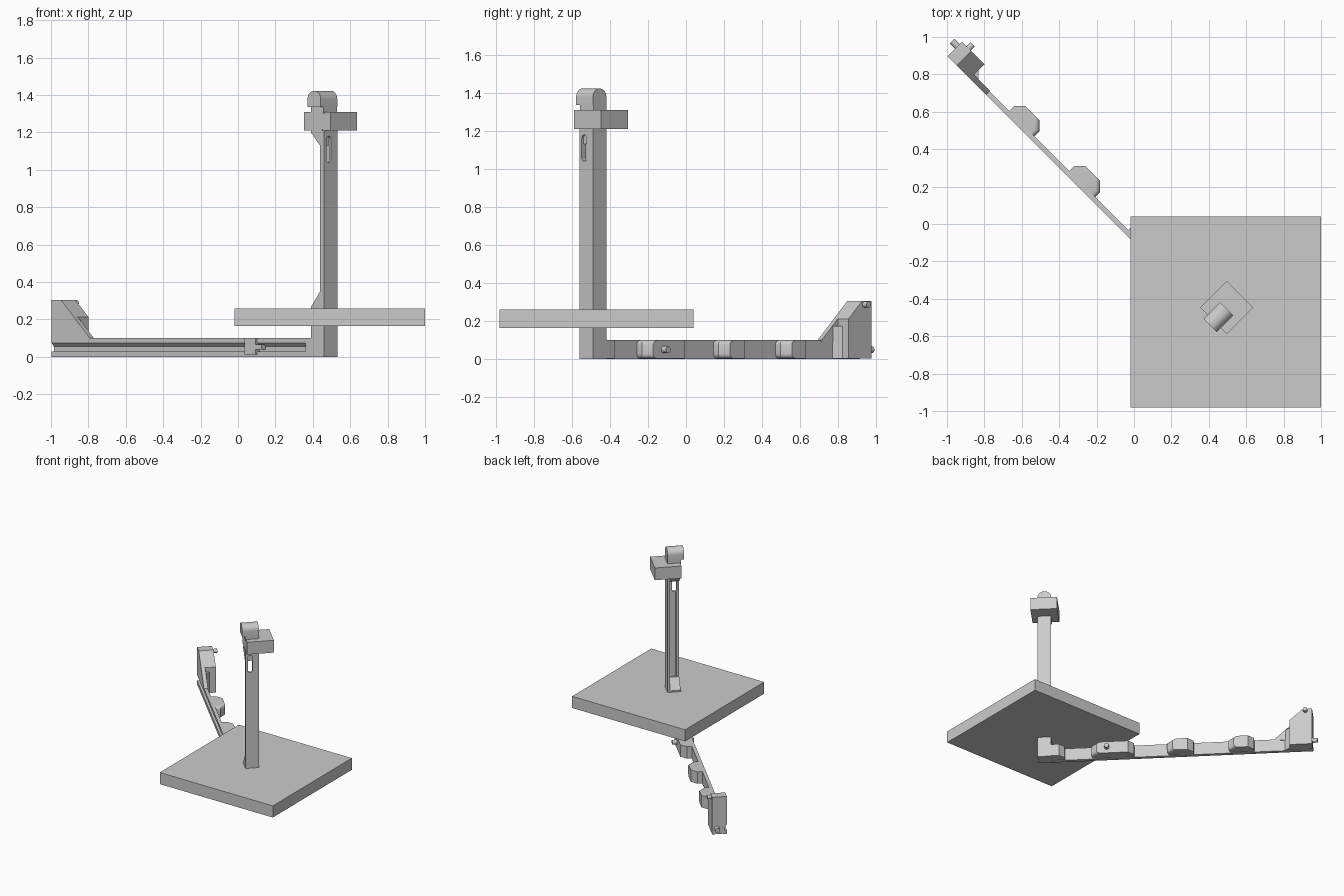
import bpy, bmesh, math
from mathutils import Vector

if "Cube" in bpy.data.objects:
    bpy.data.objects.remove(bpy.data.objects["Cube"])

S = math.sqrt(0.5)
grey = bpy.data.materials.new("plain_grey")
grey.diffuse_color = (0.6, 0.6, 0.6, 1)
grey.use_nodes = True
grey.node_tree.nodes["Principled BSDF"].inputs["Base Color"].default_value = grey.diffuse_color


def place(u, v, z):
    """u runs along the diagonal arm, v across it."""
    return Vector((0.46 - S * u + S * v, -0.56 + S * u + S * v, z))


ORDER = {"v": lambda a, b, t: (a, t, b),   # profile (u, z)
         "u": lambda a, b, t: (t, a, b),   # profile (v, z)
         "z": lambda a, b, t: (a, b, t)}   # profile (u, v)


def prism(name, axis, profile, lo, hi):
    bm = bmesh.new()
    rings = [[bm.verts.new(place(*ORDER[axis](a, b, t))) for a, b in profile]
             for t in (lo, hi)]
    bm.faces.new(rings[0])
    bm.faces.new(rings[1])
    n = len(profile)
    for i in range(n):
        j = (i + 1) % n
        bm.faces.new((rings[0][i], rings[0][j], rings[1][j], rings[1][i]))
    bmesh.ops.recalc_face_normals(bm, faces=bm.faces)
    me = bpy.data.meshes.new(name)
    bm.to_mesh(me)
    bm.free()
    me.materials.append(grey)
    ob = bpy.data.objects.new(name, me)
    bpy.context.collection.objects.link(ob)
    return ob


def box(name, u0, u1, v0, v1, z0, z1):
    return prism(name, "z", [(u0, v0), (u1, v0), (u1, v1), (u0, v1)], z0, z1)


def circle(a, b, r, n=20):
    return [(a + r * math.cos(2 * math.pi * i / n), b + r * math.sin(2 * math.pi * i / n))
            for i in range(n)]


def smooth(ob):
    bpy.ops.object.select_all(action="DESELECT")
    ob.select_set(True)
    bpy.context.view_layer.objects.active = ob
    bpy.ops.object.shade_smooth_by_angle(angle=math.radians(30))


def cut(ob, cutter):
    mod = ob.modifiers.new("cut", "BOOLEAN")
    mod.object = cutter
    mod.solver = "EXACT"
    cutter.hide_render = True
    cutter.hide_viewport = True


# Square plate
bm = bmesh.new()
bmesh.ops.create_cube(bm, size=1)
for v in bm.verts:
    v.co = Vector((0.49 + v.co.x * 1.02, -0.47 + v.co.y * 1.02, 0.2125 + v.co.z * 0.095))
me = bpy.data.meshes.new("square_plate")
bm.to_mesh(me)
bm.free()
me.materials.append(grey)
bpy.context.collection.objects.link(bpy.data.objects.new("square_plate", me))

# Upright post: open channel with one deep wall
post = prism("post", "z", [(0, 0), (0.03, 0), (0.03, 0.02), (0.015, 0.025), (0.015, 0.07),
                           (0.03, 0.075), (0.1, 0.08), (0.1, 0.1), (0, 0.1)], 0.26, 1.21)
slot = [(0.035 + 0.018 * math.cos(a), z + 0.018 * math.sin(a))
        for z, start in ((1.162, 0), (1.058, math.pi))
        for a in [start + math.pi * i / 10 for i in range(11)]]
cut(post, prism("slot_cutter", "u", slot, -0.05, 0.05))

# Post foot and the wedges at both ends of the channel
box("post_foot", 0, 0.1, 0, 0.1, 0, 0.27)
prism("lower_wedge", "v", [(0.01, 0.265), (0.1, 0.265), (0.03, 0.35), (0.01, 0.35)], 0, 0.095)
prism("upper_wedge", "v", [(0.014, 1.215), (0.1, 1.215), (0.1, 1.2), (0.03, 1.13),
                           (0.014, 1.13)], 0, 0.095)

# Head block and rounded cap
box("head_block", -0.045, 0.155, 0.005, 0.205, 1.21, 1.31)
box("cap_neck", 0.003, 0.1, 0, 0.1, 1.3, 1.345)
arch = [(0, 1.335), (0.1, 1.335)]
for cu, start in ((0.055, 0), (0.045, math.pi / 2)):
    arch += [(cu + 0.045 * math.cos(start + math.pi / 2 * i / 8),
              1.377 + 0.045 * math.sin(start + math.pi / 2 * i / 8)) for i in range(9)]
smooth(prism("cap", "v", arch, -0.025, 0.1))

# Thin arm with a long groove on its outer side
prism("arm", "u", [(0, 0), (0.027, 0), (0.027, 0.1), (0, 0.1), (0, 0.075),
                   (0.018, 0.055), (0.018, 0.03), (0, 0.03)], 0.13, 2.06)
box("arm_root", 0.09, 0.14, 0, 0.027, 0, 0.1)


# Bumps on the inner side: tapered plan, barrel-shaped near end
def bump(name, u0, u1):
    ob = prism(name, "z", [(u0, 0.02), (u0, 0.064), (u0 + 0.042, 0.106), (u1 - 0.042, 0.106),
                           (u1, 0.064), (u1, 0.02)], 0.003, 0.1)
    bm = bmesh.new()
    bm.from_mesh(ob.data)
    near = [place(u0, 0.02, 0), place(u0, 0.064, 0), place(u0 + 0.042, 0.106, 0)]
    edges = [e for e in bm.edges
             if abs(e.verts[0].co.z - e.verts[1].co.z) < 1e-4
             and all(any((v.co.xy - p.xy).length < 1e-3 for p in near) for v in e.verts)]
    bmesh.ops.bevel(bm, geom=edges, offset=0.025, segments=5, profile=0.5, affect="EDGES")
    bm.to_mesh(ob.data)
    bm.free()
    smooth(ob)


for i, (a, b) in enumerate([(0.40, 0.72), (0.97, 1.167), (1.43, 1.62)]):
    bump(f"arm_bump_{i + 1}", a, b)
prism("root_bump", "z", [(0.09, 0.02), (0.2, 0.02), (0.2, 0.06), (0.16, 0.1), (0.09, 0.1)],
      0.003, 0.1)

# Clip on the outer side of the arm
box("clip", 0.505, 0.59, -0.012, 0.02, 0.012, 0.1)
box("clip_tab", 0.46, 0.51, -0.012, 0.02, 0.04, 0.065)

# Raised end of the arm: sloped fin plus thick block under the same slope
prism("end_fin", "v", [(1.77, 0.09), (2.06, 0.09), (2.06, 0.305), (1.99, 0.305), (1.77, 0.1)],
      0, 0.03)
prism("end_block", "v", [(1.89, 0.003), (2.06, 0.003), (2.06, 0.305), (1.99, 0.305),
                         (1.89, 0.212)], 0.025, 0.11)
prism("end_fillet", "z", [(1.85, 0.025), (1.9, 0.025), (1.9, 0.064), (1.89, 0.064)], 0.003, 0.175)

# Pegs
for name, axis, prof, lo, hi in [
        ("arm_peg", "v", circle(0.52, 0.05, 0.018), 0.1, 0.14),
        ("end_peg", "u", circle(0.075, 0.05, 0.018), 2.05, 2.1),
        ("top_peg", "v", circle(2.01, 0.287, 0.016), 0.1, 0.14)]:
    smooth(prism(name, axis, prof, lo, hi))
